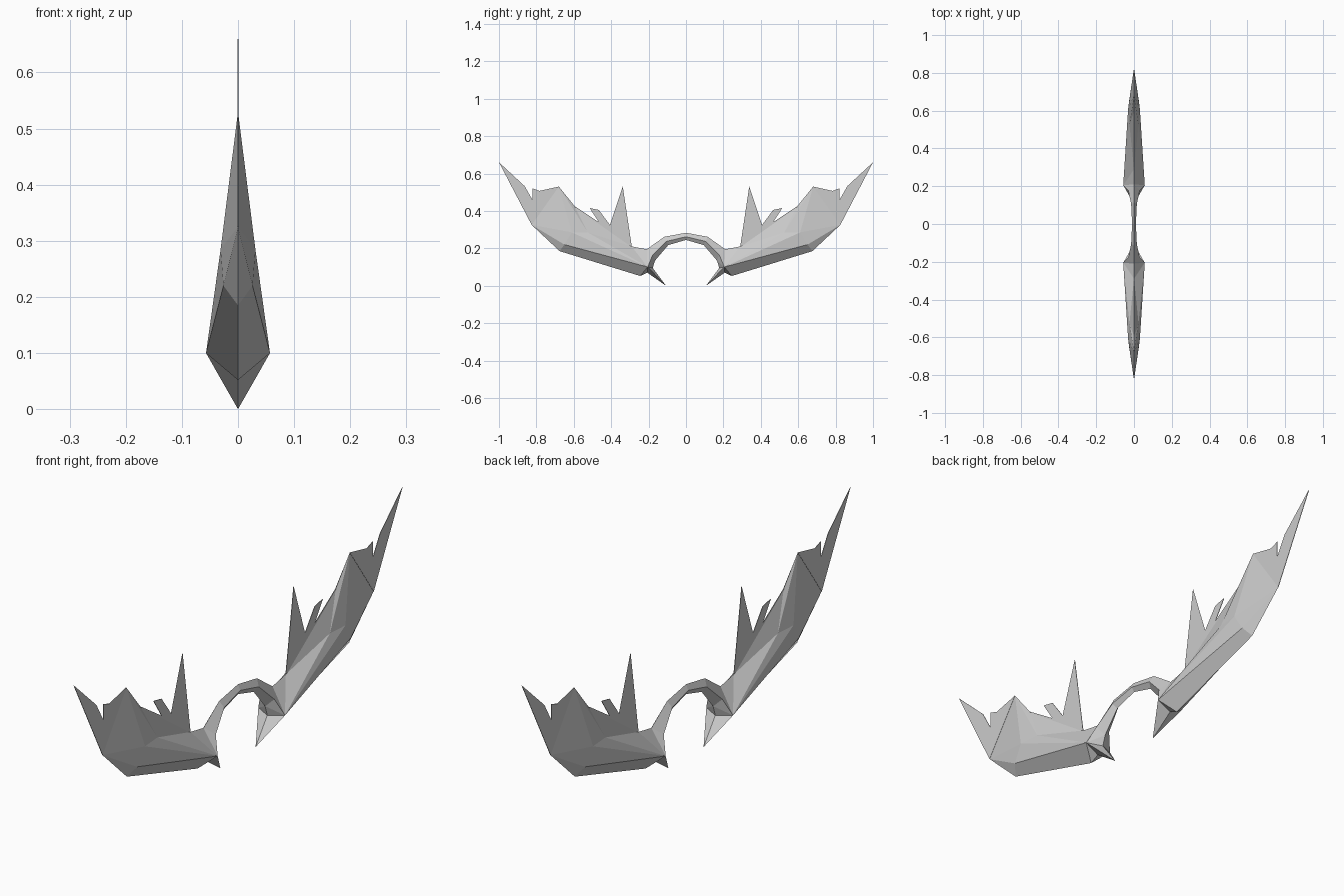
import bpy
import bmesh

cube = bpy.data.objects.get("Cube")
if cube:
    bpy.data.objects.remove(cube, do_unlink=True)

metal = bpy.data.materials.new("grey metal")
grey = (0.6, 0.6, 0.6, 1)
metal.use_nodes = True
metal.diffuse_color = grey
metal.node_tree.nodes["Principled BSDF"].inputs["Base Color"].default_value = grey


def make_object(name, bm):
    mesh = bpy.data.meshes.new(name)
    bm.to_mesh(mesh)
    bm.free()
    mesh.materials.append(metal)
    obj = bpy.data.objects.new(name, mesh)
    bpy.context.collection.objects.link(obj)
    return obj


def mirrored_shell(name, points, faces):
    """Mirror a quarter shell over x and y and weld it shut."""
    bm = bmesh.new()
    for sx in (1, -1):
        for sy in (1, -1):
            verts = {k: bm.verts.new((sx * x, sy * y, z))
                     for k, (x, y, z) in points.items()}
            for face in faces:
                bm.faces.new([verts[k] for k in face.split()])
    bmesh.ops.remove_doubles(bm, verts=bm.verts, dist=0.0005)
    bmesh.ops.recalc_face_normals(bm, faces=bm.faces)
    return make_object(name, bm)


def thin_plate(name, outline):
    """Flat plate on the centre plane, on both wings."""
    for side, sy in (("front", -1), ("back", 1)):
        bm = bmesh.new()
        bm.faces.new([bm.verts.new((0, sy * y, z)) for y, z in outline])
        bmesh.ops.triangulate(bm, faces=bm.faces)
        obj = make_object(side + "_" + name, bm)
        solid = obj.modifiers.new("thickness", "SOLIDIFY")
        solid.thickness = 0.002
        solid.offset = 0


# Faceted wing bodies, fangs and arched bridge
points = {
    "apex": (.057, .205, .10), "low_ridge": (.026, .65, .22),
    "high_ridge": (.031, .61, .285), "groove": (.024, .525, .285),
    "keel": (0, .245, .052), "heel": (0, .676, .185),
    "trail": (0, .825, .325), "spike": (0, .68, .53),
    "edge": (0, .595, .425), "root": (0, .29, .21),
    "shoulder": (0, .21, .195), "notch": (0, .207, .07),
    "fang": (0, .107, 0), "fang_root": (0, .178, .095),
    "top0": (0, 0, .283), "top1": (0, .115, .262),
    "mid0": (.01, 0, .262), "mid1": (.015, .105, .237),
    "mid2": (.03, .178, .165),
    "in0": (0, 0, .245), "in1": (0, .095, .217), "in2": (0, .165, .135),
}
faces = [
    # wing
    "keel heel low_ridge apex", "apex low_ridge high_ridge",
    "apex high_ridge groove", "apex groove root", "groove edge root",
    "groove spike edge", "groove high_ridge spike",
    "high_ridge trail spike", "high_ridge low_ridge trail",
    "low_ridge heel trail", "apex root shoulder",
    # bridge
    "top0 top1 mid1 mid0", "top1 shoulder mid2 mid1", "shoulder apex mid2",
    "mid0 mid1 in1 in0", "mid1 mid2 in2 in1", "mid2 apex in2",
    # fang
    "in2 apex fang_root", "fang_root apex fang",
    "fang apex notch", "notch apex keel",
]
mirrored_shell("winged_body", points, faces)

# Flat feathers
thin_plate("outer_feathers", [
    (.68, .53), (.718, .51), (.76, .425), (.783, .507), (.82, .52),
    (.82, .458), (.863, .533), (1.0, .66), (.825, .325)])
thin_plate("inner_feathers", [
    (.29, .21), (.305, .30), (.338, .53), (.38, .355), (.407, .325),
    (.466, .405), (.515, .415), (.466, .34), (.595, .425), (.525, .285)])
thin_plate("barb", [(.466, .34), (.484, .405), (.515, .415)])
